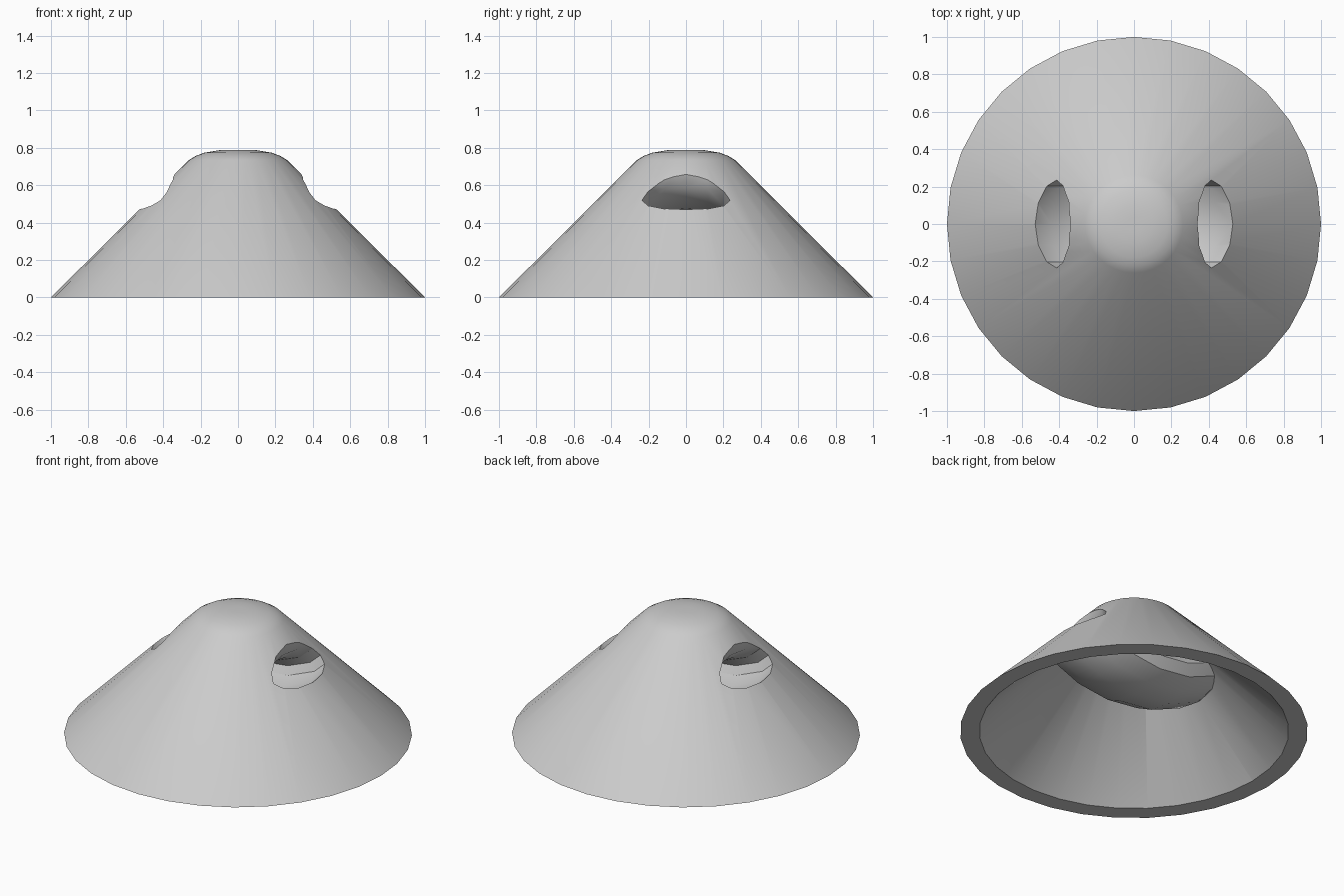
import bpy, bmesh
from math import pi, sin, cos

cube = bpy.data.objects.get("Cube")
if cube:
    bpy.data.objects.remove(cube, do_unlink=True)

grey = bpy.data.materials.new("plain_grey")
grey.use_nodes = True
grey.diffuse_color = (0.6, 0.6, 0.6, 1)
grey.node_tree.nodes["Principled BSDF"].inputs["Base Color"].default_value = (0.6, 0.6, 0.6, 1)


def loft(name, rings):
    """Closed solid skinned over a list of rings of points."""
    bm = bmesh.new()
    loops = [[bm.verts.new(p) for p in ring] for ring in rings]
    n = len(loops[0])
    for a, b in zip(loops, loops[1:]):
        for i in range(n):
            j = (i + 1) % n
            bm.faces.new((a[i], a[j], b[j], b[i]))
    bm.faces.new(loops[0][::-1])
    bm.faces.new(loops[-1])
    bmesh.ops.recalc_face_normals(bm, faces=bm.faces)
    mesh = bpy.data.meshes.new(name)
    bm.to_mesh(mesh)
    bm.free()
    mesh.materials.append(grey)
    obj = bpy.data.objects.new(name, mesh)
    bpy.context.collection.objects.link(obj)
    return obj


def turned(name, profile, sides=32):
    return loft(name, [[(r * cos(2 * pi * i / sides), r * sin(2 * pi * i / sides), z)
                        for i in range(sides)] for r, z in profile])


def channel(name, inner, outer, half_width, steps=8, sides=12, level=0.66):
    """U-shaped oval tube between two half ellipses, with straight upright ends."""
    stations = [(0, 0.3)] + [(pi * k / steps, 0) for k in range(steps + 1)] + [(pi, 0.3)]
    rings = []
    for t, lift in stations:
        ring = []
        for i in range(sides):
            u = 2 * pi * i / sides
            f = 0.5 + 0.5 * cos(u)
            rx = inner[0] + (outer[0] - inner[0]) * f
            rz = inner[1] + (outer[1] - inner[1]) * f
            ring.append((rx * cos(t), half_width * sin(u), level + lift - rz * sin(t)))
        rings.append(ring)
    return loft(name, rings)


def subtract(target, cutter):
    mod = target.modifiers.new("cut_" + cutter.name, "BOOLEAN")
    mod.operation = "DIFFERENCE"
    mod.solver = "EXACT"
    mod.object = cutter
    bpy.context.view_layer.objects.active = target
    bpy.ops.object.modifier_apply(modifier=mod.name)
    bpy.data.objects.remove(cutter, do_unlink=True)


# Rounded cone and the hollow beneath it
cone = turned("cone_body", [(1, 0), (0.262, 0.735), (0.225, 0.757), (0.18, 0.774),
                            (0.1, 0.787), (0.04, 0.789)])
hollow = turned("hollow", [(0.99, -0.1), (0.21, 0.68), (0.15, 0.7), (0.05, 0.705)])

# The hollow leaves room for the tube wall, then the passage is bored through
subtract(hollow, channel("tube_wall", (0.28, 0.15), (0.67, 0.415), 0.27))
subtract(cone, hollow)
subtract(cone, channel("passage", (0.34, 0.2), (0.625, 0.38), 0.235))

# Smooth surfaces with crisp edges
bpy.ops.object.select_all(action="DESELECT")
cone.select_set(True)
bpy.context.view_layer.objects.active = cone
bpy.ops.object.shade_smooth_by_angle(angle=pi / 6)
